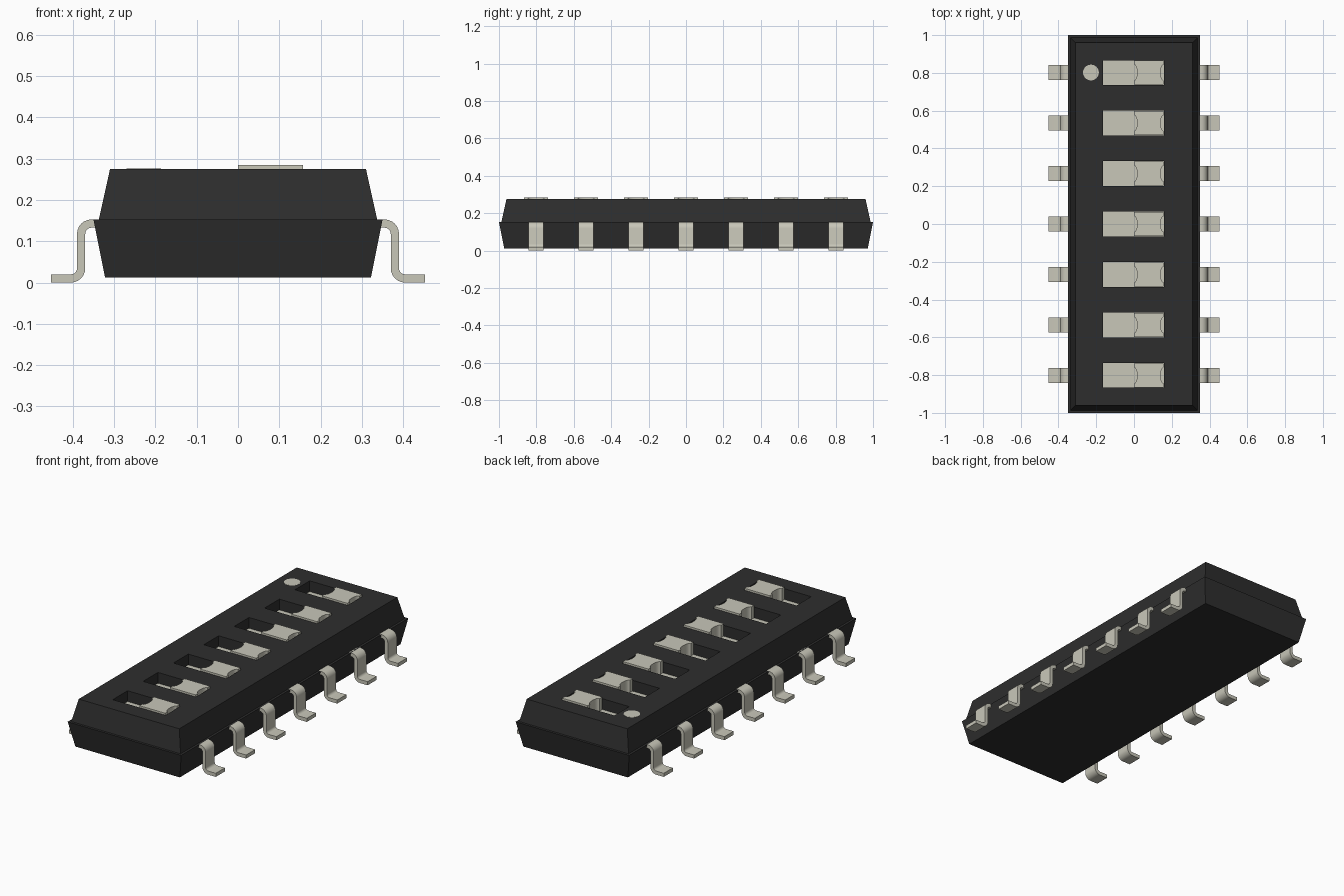
import bpy, bmesh, math
from mathutils import Vector

cube = bpy.data.objects.get("Cube")
if cube:
    bpy.data.objects.remove(cube, do_unlink=True)


def material(name, rgb):
    m = bpy.data.materials.new(name)
    m.use_nodes = True
    m.diffuse_color = (*rgb, 1)
    bsdf = m.node_tree.nodes["Principled BSDF"]
    bsdf.inputs["Base Color"].default_value = (*rgb, 1)
    bsdf.inputs["Roughness"].default_value = 0.6
    return m


BLACK = material("black plastic", (0.027, 0.027, 0.027))
PALE = material("pale grey", (0.58, 0.57, 0.485))

PITCH, COUNT = 0.2673, 7
ROWS = [(i - (COUNT - 1) / 2) * PITCH for i in range(COUNT)]
TOP, FLOOR = 0.275, 0.215
SLOT_X, SLOT_HALF = (-0.165, 0.16), 0.065


def finish(bm, name, mats, smooth=False):
    bmesh.ops.remove_doubles(bm, verts=bm.verts, dist=1e-5)
    bmesh.ops.recalc_face_normals(bm, faces=bm.faces)
    me = bpy.data.meshes.new(name)
    bm.to_mesh(me)
    bm.free()
    for m in mats:
        me.materials.append(m)
    ob = bpy.data.objects.new(name, me)
    bpy.context.collection.objects.link(ob)
    if smooth:
        bpy.ops.object.select_all(action="DESELECT")
        ob.select_set(True)
        bpy.context.view_layer.objects.active = ob
        bpy.ops.object.shade_smooth_by_angle(angle=math.radians(35))
    return ob


def prism(name, outline, offset, mat, smooth=False):
    """Extrude a closed outline along an offset vector."""
    bm = bmesh.new()
    face = bm.faces.new([bm.verts.new(p) for p in outline])
    out = bmesh.ops.extrude_face_region(bm, geom=[face])
    moved = [v for v in out["geom"] if isinstance(v, bmesh.types.BMVert)]
    bmesh.ops.translate(bm, verts=moved, vec=offset)
    return finish(bm, name, [mat], smooth)


# Body: tapered halves with a small step between, and sunken slots in the top
def build_body():
    bm = bmesh.new()

    def quad(*pts):
        return bm.faces.new([bm.verts.new(p) for p in pts])

    xs = [-0.31, *SLOT_X, 0.31]
    ys = [-0.96] + [r + s * SLOT_HALF for r in ROWS for s in (-1, 1)] + [0.96]
    for i in range(3):
        for j in range(len(ys) - 1):
            x0, x1, y0, y1 = xs[i], xs[i + 1], ys[j], ys[j + 1]
            ring = [(x0, y0), (x1, y0), (x1, y1), (x0, y1)]
            slot = i == 1 and j % 2 == 1
            face = quad(*[(x, y, FLOOR if slot else TOP) for x, y in ring])
            if slot:
                face.material_index = 1
                for a, b in zip(ring, ring[1:] + ring[:1]):
                    quad((*a, TOP), (*b, TOP), (*b, FLOOR), (*a, FLOOR))
    bmesh.ops.remove_doubles(bm, verts=bm.verts, dist=1e-5)

    # Outer shell: sides hang from the rim of the top grid
    rim = [e for e in bm.edges if e.is_boundary]
    for hx, hy, z in [(0.337, 0.987, 0.153), (0.35, 1.0, 0.153), (0.322, 0.972, 0.012)]:
        out = bmesh.ops.extrude_edge_only(bm, edges=rim)["geom"]
        verts = [g for g in out if isinstance(g, bmesh.types.BMVert)]
        rim = [g for g in out if isinstance(g, bmesh.types.BMEdge)]
        mx = max(abs(v.co.x) for v in verts)
        my = max(abs(v.co.y) for v in verts)
        for v in verts:
            v.co = (v.co.x * hx / mx, v.co.y * hy / my, z)
    bmesh.ops.contextual_create(bm, geom=rim)
    return finish(bm, "body", [BLACK, PALE])


build_body()


# Sliders: blocks with a shallow scooped notch at each end
def slider(n, y):
    x0, x1, h, notch = 0.0, 0.157, 0.064, 0.017
    arc = [(math.cos(math.pi * k / 8), math.sin(math.pi * k / 8)) for k in range(9)]
    left = [(x0 + notch * s, y + 0.042 * c) for c, s in arc]
    right = [(x1 - notch * s, y - 0.042 * c) for c, s in arc]
    ring = [(x0, y + h), *left, (x0, y - h), (x1, y - h), *right, (x1, y + h)]
    prism(f"slider_{n}", [(a, b, FLOOR) for a, b in ring],
          Vector((0, 0, 0.285 - FLOOR)), PALE, True)


# Gull-wing leads: one bent strip profile
def lead_profile(side):
    t, inner, outer = 0.02, 0.015, 0.035

    def bend(cx, cz, r, a0, a1):
        return [(cx + r * math.cos(math.radians(a0 + (a1 - a0) * k / 6)),
                 cz + r * math.sin(math.radians(a0 + (a1 - a0) * k / 6))) for k in range(7)]

    upper = [(0.30, 0.153)] + bend(0.355, 0.118, outer, 90, 0)
    upper += bend(0.405, 0.035, inner, 180, 270) + [(0.4525, t)]
    lower = [(0.4525, 0.0)] + bend(0.405, 0.035, outer, 270, 180)
    lower += bend(0.355, 0.118, inner, 0, 90) + [(0.30, 0.133)]
    return [(side * x, z) for x, z in upper + lower]


for n, row in enumerate(ROWS, 1):
    slider(n, row)
    for side, word in ((1, "left"), (-1, "right")):
        prism(f"{word}_lead_{n}", [(x, row - 0.04, z) for x, z in lead_profile(side)],
              Vector((0, 0.08, 0)), PALE, True)

# Round marker beside the last slot
prism("marker_dot",
      [(-0.228 + 0.042 * math.cos(math.tau * k / 24),
        ROWS[-1] + 0.042 * math.sin(math.tau * k / 24), TOP - 0.002) for k in range(24)],
      Vector((0, 0, 0.003)), PALE)
